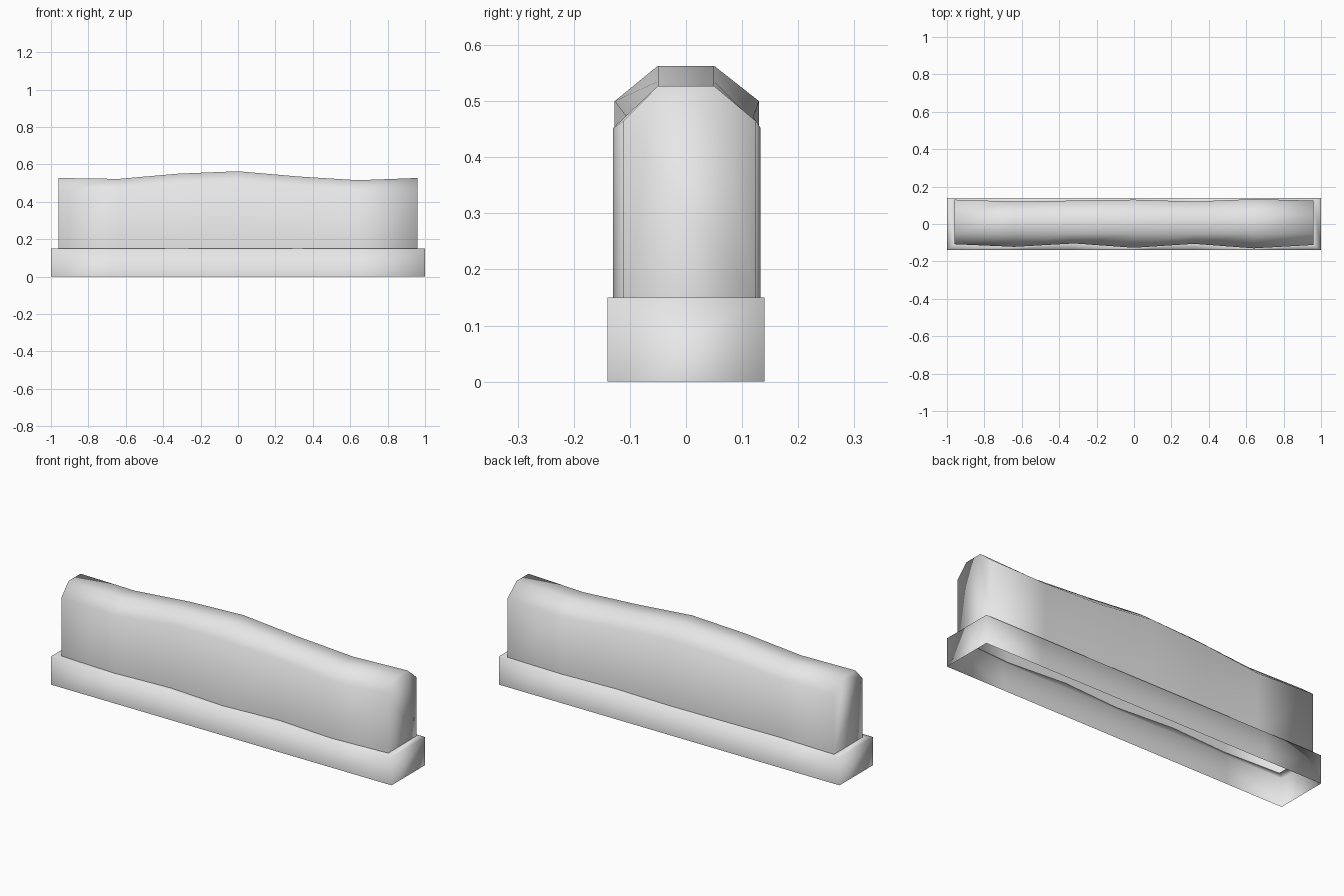
import bpy, bmesh

default = bpy.data.objects.get("Cube")
if default:
    bpy.data.objects.remove(default, do_unlink=True)

grey = bpy.data.materials.new("plain_grey")
grey.use_nodes = True
grey.diffuse_color = (0.8, 0.8, 0.8, 1)
grey.node_tree.nodes["Principled BSDF"].inputs["Base Color"].default_value = (0.8, 0.8, 0.8, 1)

# Cross-section stations along the hedge: x, front y, back y, top z
STATIONS = [
    (-0.96, -0.108, 0.130, 0.527),
    (-0.64, -0.122, 0.120, 0.522),
    (-0.32, -0.104, 0.125, 0.550),
    (0.00, -0.127, 0.130, 0.563),
    (0.32, -0.106, 0.120, 0.535),
    (0.64, -0.130, 0.133, 0.515),
    (0.96, -0.112, 0.125, 0.527),
]
RIM = 0.15
LENGTH, DEPTH = 1.0, 0.14


def finish(bm, name):
    bmesh.ops.recalc_face_normals(bm, faces=bm.faces)
    mesh = bpy.data.meshes.new(name)
    bm.to_mesh(mesh)
    bm.free()
    mesh.materials.append(grey)
    mesh.shade_smooth()
    obj = bpy.data.objects.new(name, mesh)
    bpy.context.collection.objects.link(obj)
    return obj


def bridge(bm, first, second, closed):
    count = len(first)
    for i in range(count if closed else count - 1):
        j = (i + 1) % count
        bm.faces.new((first[i], first[j], second[j], second[i]))


# Hedge: chamfered sections joined lengthwise, flat ends, open underneath
bm = bmesh.new()
rows = []
for x, front, back, top in STATIONS:
    shoulder = top - 0.063
    section = [(front, RIM), (front, shoulder), (-0.05, top),
               (0.05, top), (back, shoulder), (back, RIM)]
    rows.append([bm.verts.new((x, y, z)) for y, z in section])
for a, b in zip(rows, rows[1:]):
    bridge(bm, a, b, closed=False)
bm.faces.new(rows[0])
bm.faces.new(rows[-1])
finish(bm, "hedge")

# Trough: hollow walls with a ledge that meets the foot of the hedge
bm = bmesh.new()
inner = [(s[0], s[1]) for s in STATIONS] + [(s[0], s[2]) for s in reversed(STATIONS)]
scale = LENGTH / STATIONS[-1][0]
outer = [(x * scale, DEPTH if y > 0 else -DEPTH) for x, y in inner]
foot, lip, hole = (
    [bm.verts.new((x, y, z)) for x, y in loop]
    for loop, z in ((outer, 0), (outer, RIM), (inner, RIM))
)
bridge(bm, foot, lip, closed=True)
bridge(bm, lip, hole, closed=True)
# An open shell has no inside, so make the ledge face upward
trough = finish(bm, "trough")
if trough.data.polygons[-1].normal.z < 0:
    trough.data.flip_normals()
